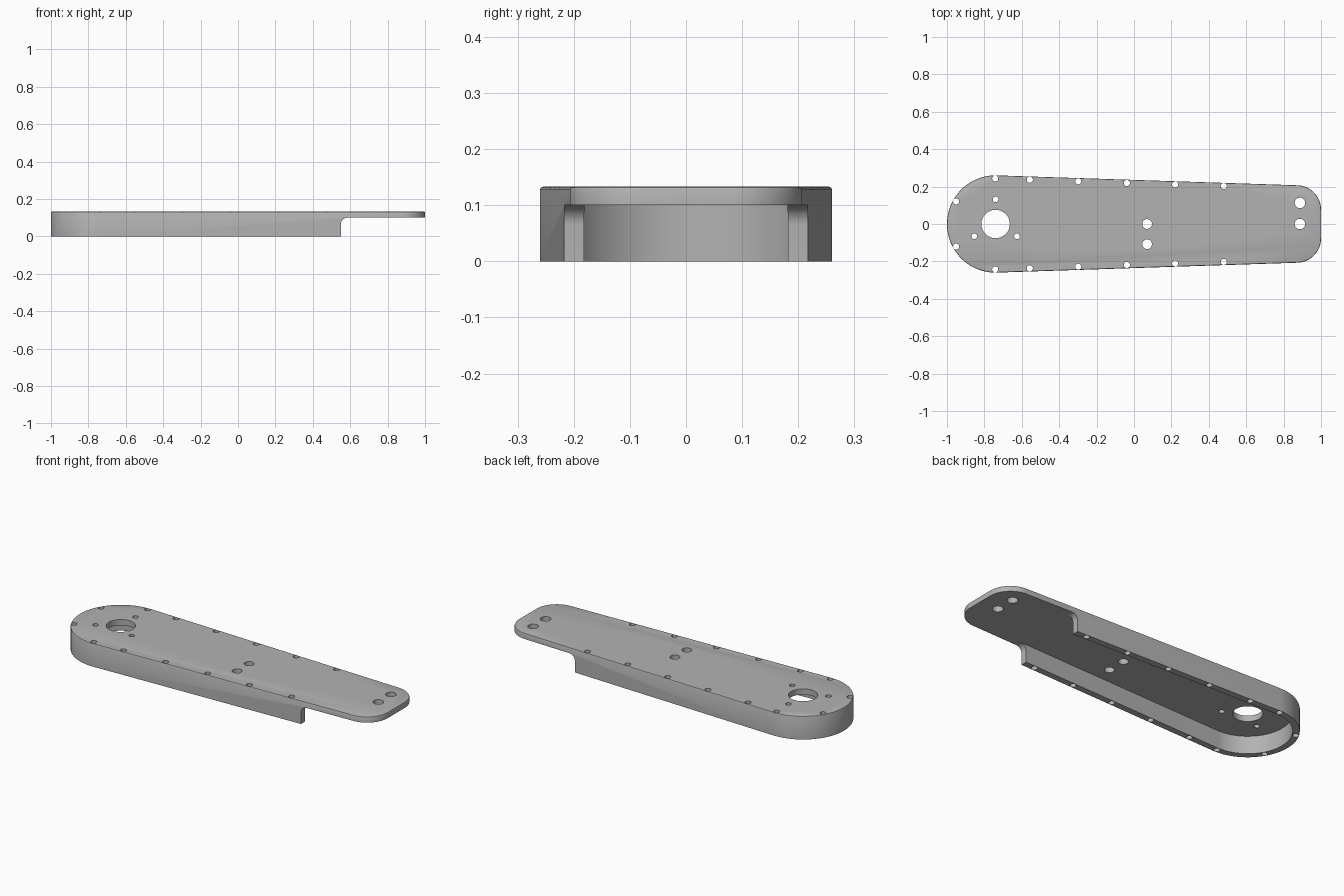
import bpy, bmesh, math

if "Cube" in bpy.data.objects:
    bpy.data.objects.remove(bpy.data.objects["Cube"])

H, FLOOR = 0.133, 0.1            # total height, underside of the plate
CX, R1 = -0.74, 0.26             # big round end
RX, RY, R2 = 0.87, 0.077, 0.13   # right corner arcs
# normal direction of the tapered side (common tangent of both arcs)
TH = math.atan2(RY, RX - CX) + math.acos((R1 - R2) / math.hypot(RX - CX, RY))


def arc(cx, cy, r, a0, a1, n):
    return [(cx + r * math.cos(a0 + (a1 - a0) * i / n),
             cy + r * math.sin(a0 + (a1 - a0) * i / n)) for i in range(n + 1)]


def outline(d):
    """Arm outline, inset by d."""
    return (arc(CX, 0, R1 - d, TH, 2 * math.pi - TH, 64)
            + arc(RX, -RY, R2 - d, -TH, 0, 20)
            + arc(RX, RY, R2 - d, 0, TH, 20))


def add_loft(bm, rings):
    """Closed solid through rings of 3D points."""
    loops = [[bm.verts.new(p) for p in ring] for ring in rings]
    n = len(loops[0])
    bm.faces.new(loops[0][::-1])
    bm.faces.new(loops[-1])
    for a, b in zip(loops, loops[1:]):
        for i in range(n):
            j = (i + 1) % n
            bm.faces.new((a[i], a[j], b[j], b[i]))


def make(name, solids):
    bm = bmesh.new()
    for rings in solids:
        add_loft(bm, rings)
    bmesh.ops.recalc_face_normals(bm, faces=bm.faces)
    me = bpy.data.meshes.new(name)
    bm.to_mesh(me)
    bm.free()
    ob = bpy.data.objects.new(name, me)
    bpy.context.collection.objects.link(ob)
    return ob


def at_z(pts, z):
    return [(x, y, z) for x, y in pts]


# solid arm with a small chamfer round the top edge
C = 0.005
arm = make("arm_cover", [[at_z(outline(0), 0), at_z(outline(0), H - C),
                          at_z(outline(C * 0.3), H - C * 0.3), at_z(outline(C), H)]])
mat = bpy.data.materials.new("grey")
mat.diffuse_color = (0.45, 0.45, 0.45, 1)
mat.use_nodes = True
mat.node_tree.nodes["Principled BSDF"].inputs["Base Color"].default_value = mat.diffuse_color
arm.data.materials.append(mat)

# pocket underneath, leaving a thin rim
pocket = make("pocket_cutter", [[at_z(outline(0.036), -0.1), at_z(outline(0.036), FLOOR)]])

# step at the right end, with a fillet under the plate
F = 0.035
prof = ([(0.55, -0.1)] + arc(0.55 + F, FLOOR - F, F, math.pi, math.pi / 2, 12)
        + [(1.2, FLOOR), (1.2, -0.1)])
step = make("step_cutter", [[[(x, y, z) for x, z in prof] for y in (-0.5, 0.5)]])

# holes: (x, y, radius)
holes = [(CX, 0, 0.076), (0.07, 0, 0.026), (0.07, -0.108, 0.026),
         (0.887, 0, 0.028), (0.887, 0.113, 0.028)]
for deg in (90, 210, 330):
    a = math.radians(deg)
    holes.append((CX + 0.132 * math.cos(a), 0.132 * math.sin(a), 0.015))
# screw holes along the rim
IN = 0.0175
for s in (1, -1):
    holes.append((-0.951, s * 0.121, 0.0162))
    for x in (-0.742, -0.557, -0.298, -0.038, 0.22, 0.48):
        y = (R1 - IN - math.cos(TH) * (x - CX)) / math.sin(TH)
        holes.append((x, s * y, 0.0162))
drill = make("hole_cutter", [[at_z(arc(x, y, r, 0, 2 * math.pi, 32)[:-1], z) for z in (-0.2, 0.3)]
                             for x, y, r in holes])

# cut everything out of the arm
bpy.context.view_layer.objects.active = arm
for cutter in (pocket, step, drill):
    cutter.hide_render = True
    m = arm.modifiers.new("cut", 'BOOLEAN')
    m.operation = 'DIFFERENCE'
    m.solver = 'EXACT'
    m.object = cutter
    bpy.ops.object.modifier_apply(modifier=m.name)
    bpy.data.objects.remove(cutter, do_unlink=True)

bpy.ops.object.select_all(action='DESELECT')
arm.select_set(True)
bpy.ops.object.shade_smooth_by_angle(angle=math.radians(30))
